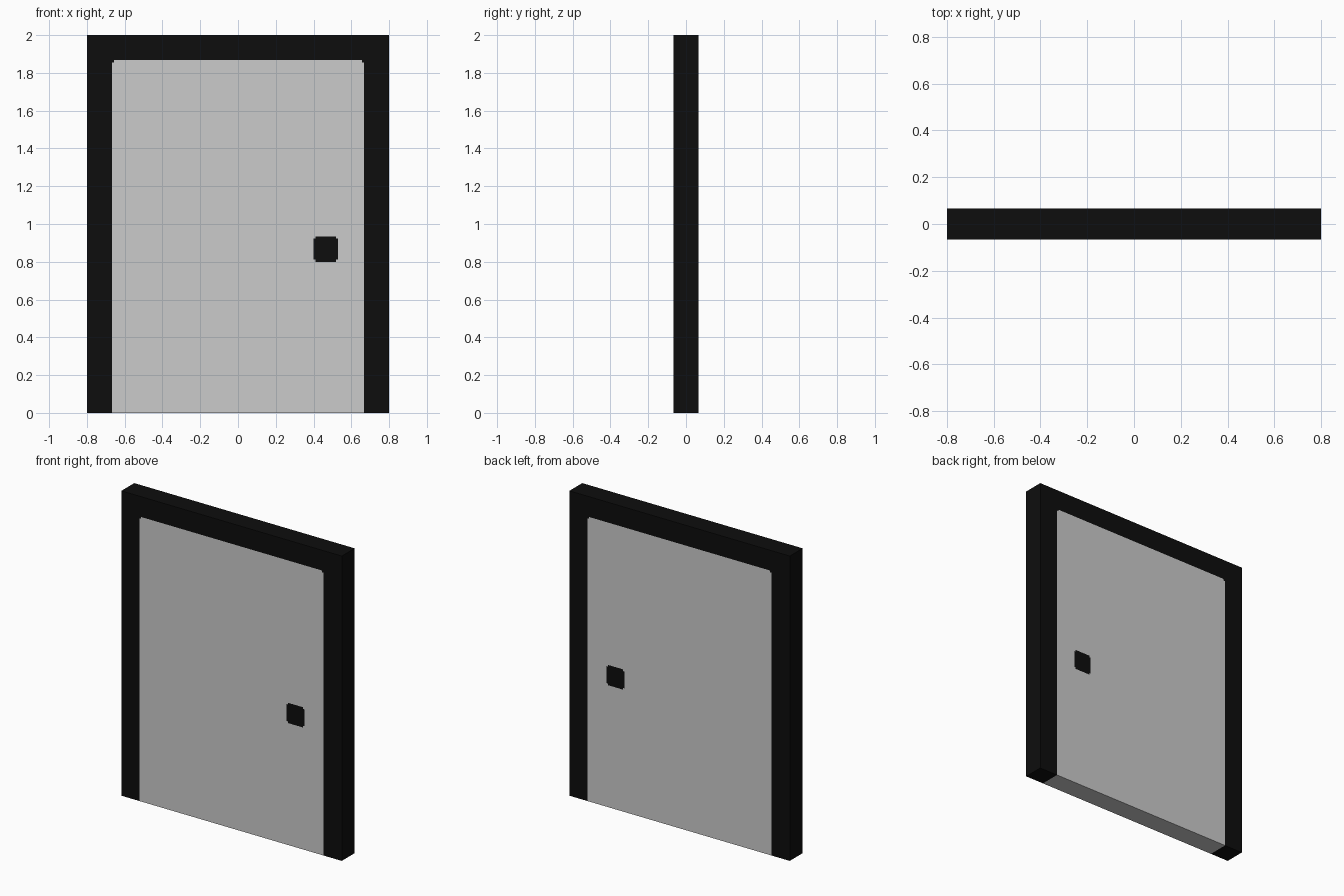
import bpy, bmesh
from mathutils import Vector

if "Cube" in bpy.data.objects:
    bpy.data.objects.remove(bpy.data.objects["Cube"])

W, D, H = 0.8, 0.0667, 2.0            # half width, half depth, height
PANEL_X, PANEL_TOP = 0.667, 1.867     # flush door leaf inside the frame
KNOB = (0.40, 0.53, 0.80, 0.933)      # x0, x1, z0, z1
N = 0.011                             # tiny notched corners


def material(name, value):
    mat = bpy.data.materials.new(name)
    mat.diffuse_color = (value, value, value, 1)
    mat.use_nodes = True
    mat.node_tree.nodes["Principled BSDF"].inputs["Base Color"].default_value = mat.diffuse_color
    return mat


def in_notched(x, z, x0, x1, z0, z1):
    """Inside a rectangle whose corners are notched by N."""
    dx, dz = min(x - x0, x1 - x), min(z - z0, z1 - z)
    return dx > 0 and dz > 0 and not (dx < N and dz < N)


# Door slab: one closed box
bm = bmesh.new()
bmesh.ops.create_cube(bm, size=1)
for v in bm.verts:
    v.co = Vector((v.co.x * 2 * W, v.co.y * 2 * D, (v.co.z + 0.5) * H))

# Cut the outlines of the frame opening and the handle into the faces
x0, x1, z0, z1 = KNOB
cuts_x = [-PANEL_X, -PANEL_X + N, PANEL_X - N, PANEL_X, x0, x0 + N, x1 - N, x1]
cuts_z = [PANEL_TOP - N, PANEL_TOP, z0, z0 + N, z1 - N, z1]
planes = [(Vector((c, 0, 0)), Vector((1, 0, 0))) for c in cuts_x]
planes += [(Vector((0, 0, c)), Vector((0, 0, 1))) for c in cuts_z]
for co, no in planes:
    bmesh.ops.bisect_plane(bm, geom=bm.verts[:] + bm.edges[:] + bm.faces[:],
                           plane_co=co, plane_no=no, dist=1e-5)

# Grey leaf on front, back and underside; black frame and handle
for f in bm.faces:
    c = f.calc_center_median()
    if abs(f.normal.y) > 0.5:
        leaf = in_notched(c.x, c.z, -PANEL_X, PANEL_X, -1, PANEL_TOP)
        f.material_index = int(leaf and not in_notched(c.x, c.z, *KNOB))
    elif f.normal.z < -0.5:
        f.material_index = int(abs(c.x) < PANEL_X)
    else:
        f.material_index = 0

mesh = bpy.data.meshes.new("framed_door")
bm.to_mesh(mesh)
bm.free()
mesh.materials.append(material("black frame", 0.004))
mesh.materials.append(material("light grey leaf", 0.60))
bpy.context.collection.objects.link(bpy.data.objects.new("framed_door", mesh))
